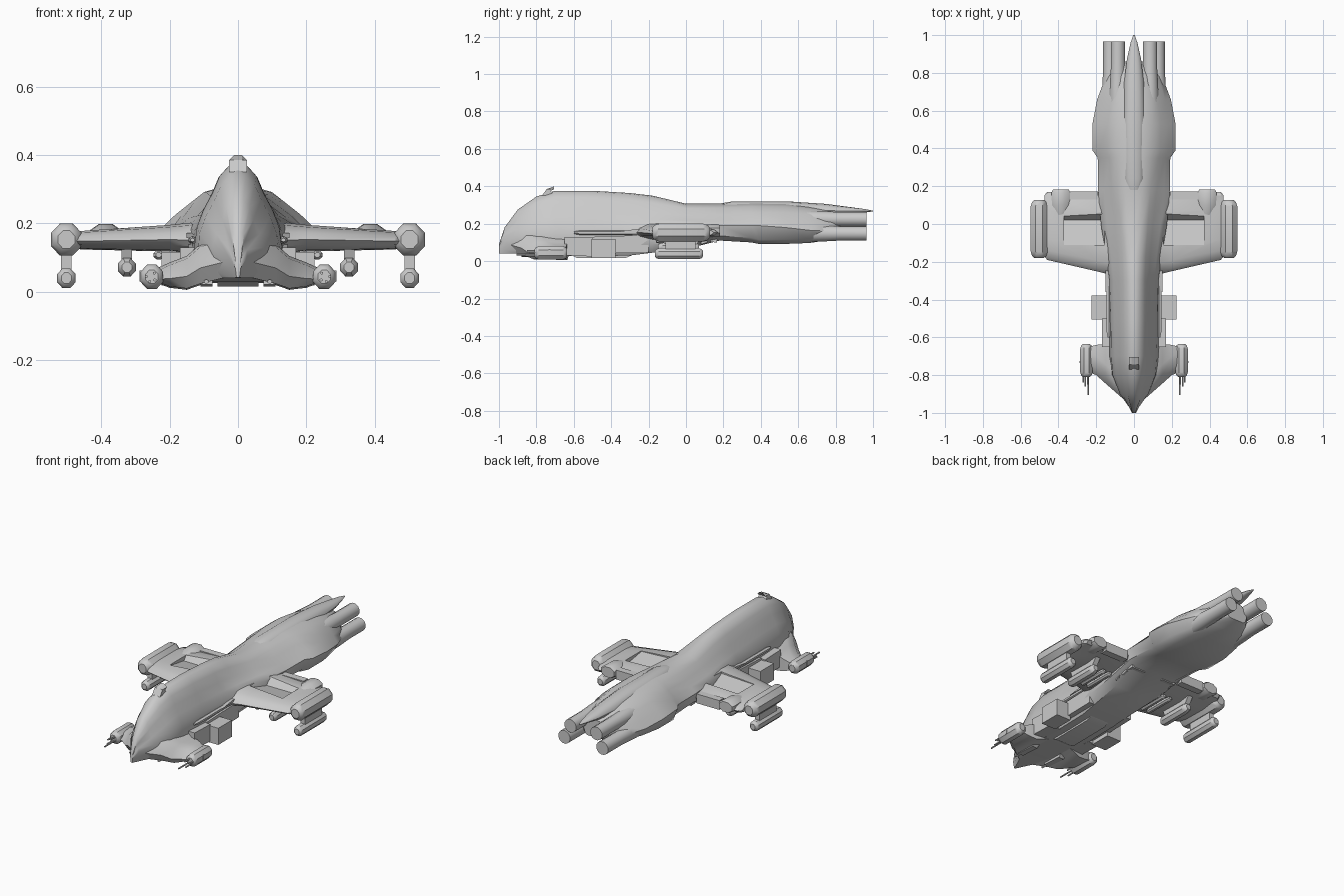
import bpy, bmesh
from math import sin, cos, pi, radians


def finish(bm, name, mirror=False, angle=35):
    bmesh.ops.recalc_face_normals(bm, faces=bm.faces)
    me = bpy.data.meshes.new(name)
    bm.to_mesh(me)
    bm.free()
    ob = bpy.data.objects.new(name, me)
    bpy.context.collection.objects.link(ob)
    bpy.ops.object.select_all(action='DESELECT')
    bpy.context.view_layer.objects.active = ob
    ob.select_set(True)
    bpy.ops.object.shade_smooth_by_angle(angle=radians(angle))
    if mirror:
        add_mirror(ob)
    return ob


def add_mirror(ob):
    m = ob.modifiers.new("mirror", 'MIRROR')
    m.use_mirror_merge = False


def loft(name, rings, mirror=False, angle=35):
    bm = bmesh.new()
    vs = [[bm.verts.new(p) for p in r] for r in rings]
    n = len(rings[0])
    for a, b in zip(vs, vs[1:]):
        for i in range(n):
            j = (i + 1) % n
            bm.faces.new((a[i], a[j], b[j], b[i]))
    bm.faces.new(vs[0])
    bm.faces.new(vs[-1])
    return finish(bm, name, mirror, angle)


def pod(name, x, z, rx, rz, stations, n=8, mirror=True):
    """Body along y; stations are (y, scale), rx/rz are half sizes across flats."""
    k = 1 / cos(pi / n)
    rings = []
    for y, s in stations:
        rings.append([(x + rx * s * k * cos(2 * pi * (i + .5) / n), y,
                       z + rz * s * k * sin(2 * pi * (i + .5) / n)) for i in range(n)])
    return loft(name, rings, mirror)


def capsule(y0, y1, r=.03):
    return [(y0, .55), (y0 + r * .35, .85), (y0 + r, 1), (y1 - r, 1), (y1 - r * .35, .85), (y1, .55)]


def prism(name, profile, x0, x1, mirror=True):
    """Extrude a (y, z) profile between x0 and x1."""
    return loft(name, [[(x, y, z) for y, z in profile] for x in (x0, x1)], mirror, 25)


def box(name, x0, x1, y0, y1, z0, z1, mirror=True):
    return prism(name, [(y0, z0), (y1, z0), (y1, z1), (y0, z1)], x0, x1, mirror)


def hull_ring(y, zt, wt, xs, zs, xm, zm, xl, zl, zb):
    half = [(wt, zt - .006), ((wt + xs) / 2 + .004, (zt + zs) / 2 + .006), (xs, zs),
            ((xs + xm) / 2 + .004, (zs + zm) / 2), (xm, zm), (xl, zl), (xl * .75, zb)]
    pts = [(0, zt)] + half + [(0, zb)] + [(-x, z) for x, z in reversed(half)]
    return [(x, y, z) for x, z in pts]


# Main hull, nose to engine root: y, top, top width, shoulder, waist, low edge, bottom
front = [
    (-1.0, .09, .003, .005, .08, .008, .07, .006, .055, .042),
    (-.97, .18, .008, .018, .145, .026, .10, .02, .06, .04),
    (-.90, .275, .016, .045, .21, .075, .13, .065, .06, .04),
    (-.80, .345, .022, .068, .27, .113, .17, .12, .065, .034),
    (-.70, .376, .025, .074, .29, .12, .19, .135, .08, .03),
    (-.50, .376, .026, .078, .285, .122, .185, .14, .08, .026),
    (-.30, .364, .028, .08, .27, .128, .18, .14, .085, .03),
    (-.18, .35, .03, .085, .26, .145, .185, .15, .09, .045),
    (0, .307, .04, .1, .245, .175, .19, .17, .1, .065)]
rear = [
    (.18, .307, .045, .12, .25, .19, .19, .175, .135, .11),
    (.35, .312, .05, .13, .26, .192, .19, .175, .125, .10),
    (.39, .312, .05, .14, .26, .22, .19, .19, .115, .092),
    (.53, .31, .05, .14, .26, .22, .18, .19, .115, .092),
    (.66, .295, .045, .125, .25, .195, .165, .165, .115, .097),
    (.78, .275, .03, .10, .235, .15, .16, .13, .13, .115),
    (.86, .25, .015, .05, .22, .07, .18, .06, .15, .14)]
loft("hull", [hull_ring(*s) for s in front + rear], angle=45)

# Pointed dorsal spine running out between the engine tubes
spine = [(.18, .04, .25, .308), (.24, .058, .25, .318), (.55, .06, .24, .319), (.75, .052, .235, .306),
         (.87, .038, .245, .29), (.96, .018, .26, .278), (1.0, .004, .266, .27)]
loft("dorsal_spine", [[(w * cos(i * pi / 6), y, (b + t) / 2 + (t - b) / 2 * sin(i * pi / 6))
                       for i in range(12)] for y, w, b, t in spine])

# Four engine tubes with their swollen roots
for tag, x, z in (("upper", .085, .224), ("lower", .125, .148)):
    pod(tag + "_engine_tube", x, z, .038, .038,
        [(.45, .9), (.6, 1.25), (.74, 1.12), (.82, 1), (.965, 1)], 12)

# Small raised fin above the nose
loft("nose_fin", [[(x, y, z) for y, z in ((-.77, .35), (-.745, .385), (-.705, tip), (-.725, .375), (-.7, .355))]
                  for x, tip in ((-.026, .385), (-.012, .4), (.012, .4), (.026, .385))], angle=25)

# Cheek winglets beside the nose: x, front, rear, bottom, top
cheeks = [(.03, -.95, -.62, .04, .16), (.11, -.88, -.63, .02, .14), (.15, -.845, -.635, .006, .105),
          (.20, -.80, -.64, .012, .086), (.235, -.785, -.65, .025, .07)]
loft("nose_winglet", [[(x, a, (b + t) / 2 - .01), (x, a + .04, t - .008), (x, a + .1, t), (x, r, t - .006),
                       (x, r, b), (x, a + .03, b + .004)] for x, a, r, b, t in cheeks], True)
# Winglet gun pods and barrels
pod("nose_gun_pod", .252, .044, .033, .036, capsule(-.81, -.635, .025))
for i, (x, z, y) in enumerate(((.243, .035, -.905), (.258, .03, -.86), (.268, .045, -.84), (.245, .055, -.85))):
    pod(f"nose_gun_barrel_{i + 1}", x, z, .004, .004, [(y, 1), (-.78, 1)], 6)
box("winglet_band", .216, .288, -.735, -.725, .03, .062)

# Side hull ledges, rails and chin boxes
prism("lower_hull_ledge", [(-.65, .03), (-.5, .025), (-.5, .125), (-.65, .13)], .1, .17)
prism("rear_hull_ledge", [(-.5, .04), (-.2, .045), (-.2, .14), (-.5, .13)], .1, .145)
pod("side_rail", .133, .152, .012, .01, [(-.6, .5), (-.57, 1), (-.13, 1), (-.1, .5)], 6)
prism("upper_side_rail", [(-.36, .158), (-.12, .158), (-.12, .178), (-.26, .172)], .11, .15)
box("side_thruster_block", .13, .224, -.505, -.378, .018, .117)
prism("chin_box", [(-.84, .022), (-.72, .015), (-.68, .05), (-.84, .05)], .075, .11)
pod("chin_gun", .093, .03, .006, .006, [(-.88, 1), (-.8, 1)], 6)
prism("belly_hatch", [(-.62, .035), (-.58, .016), (-.32, .018), (-.28, .035)], -.06, .06, False)

# Main wings: x, leading edge, trailing edge, bottom, top
wing_ribs = [(.08, -.30, .17, .09, .225), (.14, -.265, .17, .11, .202), (.2, -.25, .17, .118, .196),
             (.46, -.19, .17, .124, .178), (.475, -.17, .15, .13, .172)]
foil = ((0, .45), (.04, .7), (.14, .92), (.3, 1), (.75, 1), (.95, .8), (1, .55), (.95, .25),
        (.6, 0), (.2, .05), (.04, .25))
wing = loft("wing", [[(x, a + (r - a) * f, b + (t - b) * h) for f, h in foil]
                     for x, a, r, b, t in wing_ribs], angle=30)
# Sunken panel on the wing top
cutter = loft("wing_recess_cutter", [[(x, y, z) for y, z in ((-.11, .26), (-.11, .19 + d), (.02, .158), (.055, .2), (.055, .26))]
                                     for x, d in ((.155, 0), (.37, -.01))], angle=1)
cutter.hide_render = True
cutter.display_type = 'WIRE'
cutter.hide_set(True)
cut = wing.modifiers.new("recess", 'BOOLEAN')
cut.object = cutter
cut.operation = 'DIFFERENCE'
cut.solver = 'EXACT'
add_mirror(wing)

# Flap actuator housings on the trailing edge
pod("wing_rear_housing", .387, .163, .05, .035, [(.04, .5), (.1, .95), (.165, 1), (.182, .85)])
box("wing_root_housing", .19, .34, .13, .172, .13, .185)

# Wing tip pods and the slimmer pods slung beneath
pod("wing_tip_pod", .502, .153, .045, .047, capsule(-.18, .128, .035))
pod("slung_pod", .502, .04, .027, .029, capsule(-.165, .09, .02))
box("slung_pod_pylon", .487, .517, -.11, .05, .06, .115)

# Underwing store on a tapered pylon
pod("underwing_store", .325, .072, .026, .027, capsule(-.15, .07, .03))
prism("underwing_pylon", [(-.11, .08), (.05, .08), (.09, .135), (-.13, .135)], .31, .34)

# Launchers and vent blocks under the wing roots
for i, x in enumerate((.19, .232)):
    pod(f"root_launcher_{i + 1}", x, .108, .015, .013, capsule(-.16, .03, .015))
for i in range(3):
    y = .03 + i * .05
    prism(f"belly_vent_{i + 1}", [(y, .12), (y, .078 + i * .012), (y + .035, .1), (y + .035, .12)], .06, .15)
